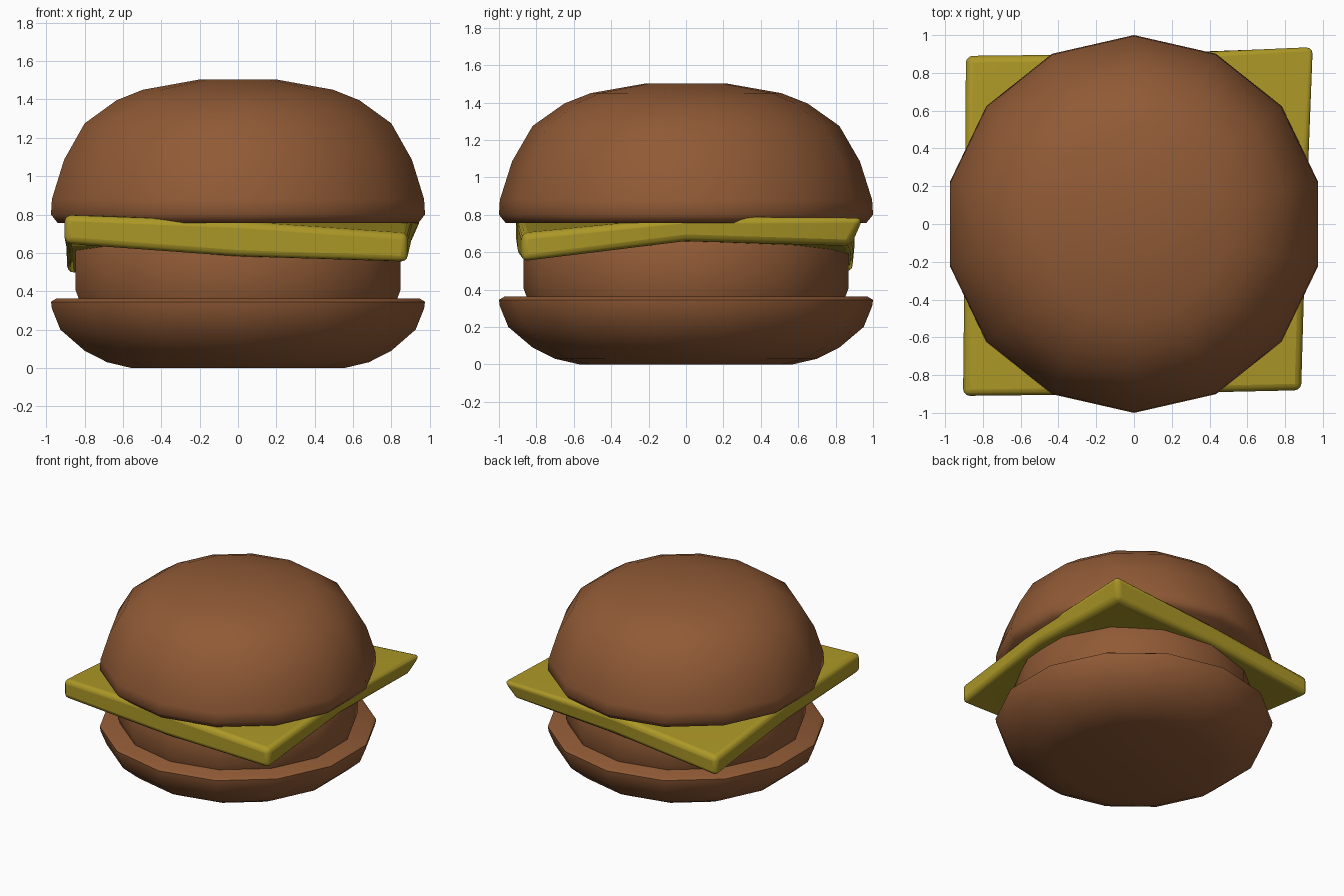
import bpy, bmesh, math

if "Cube" in bpy.data.objects:
    bpy.data.objects.remove(bpy.data.objects["Cube"])

SIDES = 14


def material(name, rgb):
    m = bpy.data.materials.new(name)
    m.diffuse_color = (*rgb, 1)
    m.use_nodes = True
    m.node_tree.nodes["Principled BSDF"].inputs["Base Color"].default_value = m.diffuse_color
    return m


brown = material("bun brown", (0.28, 0.102, 0.036))
yellow = material("cheese yellow", (0.41, 0.31, 0.02))


def finish(name, bm, mat, angle):
    bmesh.ops.recalc_face_normals(bm, faces=bm.faces)
    me = bpy.data.meshes.new(name)
    bm.to_mesh(me)
    bm.free()
    me.materials.append(mat)
    ob = bpy.data.objects.new(name, me)
    bpy.context.collection.objects.link(ob)
    bpy.ops.object.select_all(action='DESELECT')
    ob.select_set(True)
    bpy.context.view_layer.objects.active = ob
    bpy.ops.object.shade_smooth_by_angle(angle=math.radians(angle))
    return ob


def lathe(name, profile, mat):
    """Spin (radius, z) points into a closed 14-sided solid."""
    bm = bmesh.new()
    rings = []
    for r, z in profile:
        ring = []
        for i in range(SIDES):
            a = math.pi / 2 + 2 * math.pi * i / SIDES
            ring.append(bm.verts.new((r * math.cos(a), r * math.sin(a), z)))
        rings.append(ring)
    for lo, hi in zip(rings, rings[1:]):
        for i in range(SIDES):
            j = (i + 1) % SIDES
            bm.faces.new((lo[i], lo[j], hi[j], hi[i]))
    bm.faces.new(rings[0])
    bm.faces.new(rings[-1])
    return finish(name, bm, mat, 60)


# Buns and patty
lathe("bottom_bun", [(0.57, 0), (0.70, 0.03), (0.82, 0.09), (0.95, 0.20),
                     (0.995, 0.31), (1.0, 0.345), (0.97, 0.363)], brown)
lathe("patty", [(0.84, 0.33), (0.87, 0.41), (0.87, 0.62), (0.83, 0.69)], brown)
lathe("top_bun", [(0.965, 0.757), (1.0, 0.80), (0.995, 0.88), (0.93, 1.085),
                  (0.82, 1.275), (0.65, 1.395), (0.51, 1.45), (0.21, 1.503)], brown)

# Cheese slice: 3 x 3 grid, rows front to back, as (x, y, bottom z, top z)
grid = [[(-0.905, -0.91, 0.65, 0.80), (0, -0.90, 0.58, 0.765), (0.885, -0.88, 0.55, 0.70)],
        [(-0.895, 0, 0.60, 0.75), (0, 0, 0.64, 0.78), (0.91, 0, 0.66, 0.79)],
        [(-0.89, 0.89, 0.49, 0.64), (0, 0.90, 0.59, 0.74), (0.96, 0.95, 0.635, 0.785)]]
bm = bmesh.new()
bot = [[bm.verts.new((x, y, b)) for x, y, b, t in row] for row in grid]
top = [[bm.verts.new((x, y, t)) for x, y, b, t in row] for row in grid]
bot[2][2].co.x, bot[2][2].co.y = 0.89, 0.88   # curled corner
for r in range(2):
    for c in range(2):
        for layer in (bot, top):
            bm.faces.new((layer[r][c], layer[r][c + 1], layer[r + 1][c + 1], layer[r + 1][c]))
border = [(0, 0), (0, 1), (0, 2), (1, 2), (2, 2), (2, 1), (2, 0), (1, 0)]
for (a, b), (c, d) in zip(border, border[1:] + border[:1]):
    bm.faces.new((bot[a][b], bot[c][d], top[c][d], top[a][b]))
cheese = finish("cheese_slice", bm, yellow, 60)
bev = cheese.modifiers.new("rounded edge", 'BEVEL')
bev.width = 0.035
bev.segments = 3
bev.limit_method = 'ANGLE'
bev.angle_limit = math.radians(45)
bpy.ops.object.modifier_apply(modifier=bev.name)
bpy.ops.object.shade_smooth_by_angle(angle=math.radians(60))
